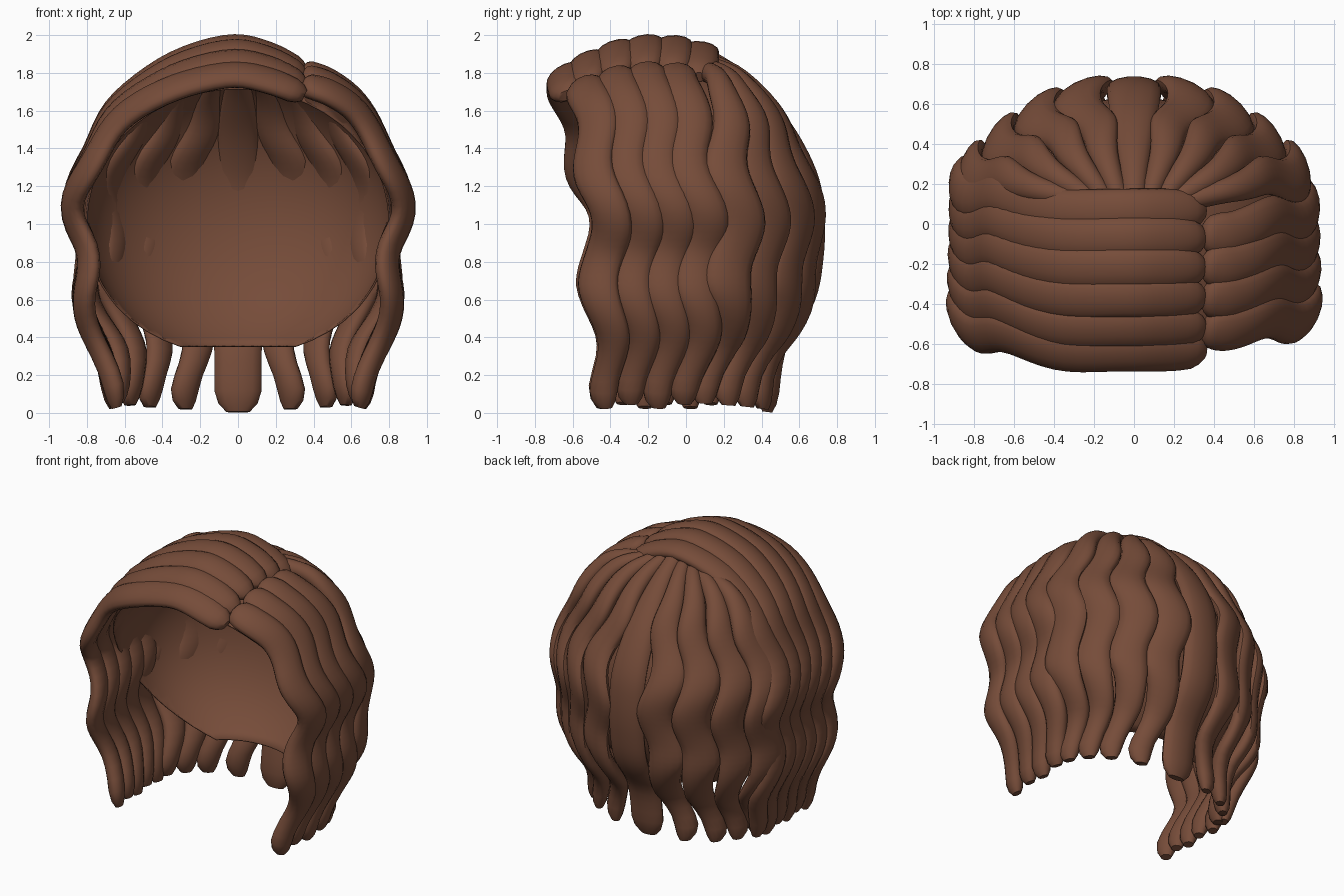
import bpy, bmesh, math
from mathutils import Vector

cube = bpy.data.objects.get("Cube")
if cube:
    bpy.data.objects.remove(cube, do_unlink=True)

brown = bpy.data.materials.new("chestnut_brown")
brown.use_nodes = True
COLOUR = (0.18, 0.072, 0.041, 1)
brown.diffuse_color = COLOUR
bsdf = brown.node_tree.nodes["Principled BSDF"]
bsdf.inputs["Base Color"].default_value = COLOUR
bsdf.inputs["Roughness"].default_value = 0.7

parts = []
SIDES, STEPS = 14, 48


def finish(name, bm):
    bmesh.ops.recalc_face_normals(bm, faces=bm.faces)
    mesh = bpy.data.meshes.new(name)
    bm.to_mesh(mesh)
    bm.free()
    mesh.materials.append(brown)
    obj = bpy.data.objects.new(name, mesh)
    bpy.context.collection.objects.link(obj)
    parts.append(obj)
    return obj


def spline(pts, t):
    """Catmull-Rom point at t in 0..1."""
    u = t * (len(pts) - 1)
    i = min(int(u), len(pts) - 2)
    u -= i
    a, b, c, d = (pts[max(0, min(len(pts) - 1, i + k))] for k in (-1, 0, 1, 2))
    return 0.5 * (2 * b + (c - a) * u + (2 * a - 5 * b + 4 * c - d) * u ** 2
                  + (3 * b - a - 3 * c + d) * u ** 3)


def ease(a, b, t):
    t = max(0, min(1, (t - a) / (b - a)))
    return t * t * (3 - 2 * t)


def strand(name, pts, width, thick, side, root, root_len, tip, wave, follow):
    """Sweep a flattened oval lock, with waves, along a path."""
    pts = [Vector(p) for p in pts]
    bm = bmesh.new()
    rings = []
    for s in range(STEPS + 1):
        t = s / STEPS
        p = spline(pts, t)
        tan = (spline(pts, min(1, t + 0.01)) - spline(pts, max(0, t - 0.01))).normalized()
        n = p - Vector((0, p.y * follow, min(p.z, 1.05)))
        n = (n - tan * n.dot(tan)).normalized()
        across = n.cross(tan).normalized() * side
        phase = math.tau * (p.z - 1.0) / 0.6
        fade = 1 - ease(1.4, 1.8, p.z)
        p = p + across * wave * fade * math.cos(phase) + n * wave * 0.4 * fade * math.sin(phase)
        w = width * (root + (1 - root) * ease(0, root_len, t)) * (1 - (1 - tip) * ease(0.72, 0.95, t))
        # rounded ends
        end = min(1, 0.5 + min(t, 1 - t) * 16)
        rings.append([bm.verts.new(p + across * w * end * math.cos(a) + n * thick * end * math.sin(a))
                      for a in (math.tau * k / SIDES for k in range(SIDES))])
    for r, q in zip(rings, rings[1:]):
        for k in range(SIDES):
            j = (k + 1) % SIDES
            bm.faces.new((r[k], r[j], q[j], q[k]))
    bm.faces.new(rings[0])
    bm.faces.new(rings[-1])
    finish(name, bm)


# inner cap: an egg shape cut open towards the face and neck
bm = bmesh.new()
bmesh.ops.create_uvsphere(bm, u_segments=48, v_segments=32, radius=1)
for v in bm.verts:
    x, y, z = v.co
    v.co = (x * 0.82, y * (0.63 if y > 0 else 1.3), 1.05 + z * (0.77 if z > 0 else 0.8))
for co, no in (((0, 0, 0.35), (0, 0, -1)), ((0, -0.6, 1.67), (0, -1, -0.6))):
    bmesh.ops.bisect_plane(bm, geom=bm.verts[:] + bm.edges[:] + bm.faces[:],
                           plane_co=co, plane_no=no, clear_outer=True)
cap = finish("inner_cap", bm)
shell = cap.modifiers.new("thickness", "SOLIDIFY")
shell.thickness = 0.01


def swept_path(side, top_y, mid_y, tip_y, over_top, tip_z):
    """Path from the parting, over the top and down one side."""
    h = 1.95 - 0.7 * (top_y + 0.16) ** 2 - 1.12
    pts = [(x, top_y, 1.12 + h * k) for x, k in over_top]
    mix = lambda a: top_y + (mid_y - top_y) * a
    pts += [(side * 0.63, mix(0.35), 1.12 + h * 0.63), (side * 0.78, mix(0.6), 1.12 + h * 0.34)]
    pts += [(side * 0.86, mid_y, 1.1), (side * 0.81, mid_y, 0.85), (side * 0.81, mid_y, 0.6),
            (side * 0.74, (mid_y + tip_y) / 2, 0.35), (side * 0.645, tip_y, tip_z)]
    return pts


# long locks swept across the top to the right-hand side
top_left = ((0.35, 0.83), (0.17, 0.95), (-0.05, 1.0), (-0.36, 0.88))
for i, (top, mid, tip) in enumerate(((-0.64, -0.45, -0.41), (-0.52, -0.32, -0.3),
                                     (-0.37, -0.19, -0.19), (-0.22, -0.06, -0.08),
                                     (-0.07, 0.07, 0.05), (0.07, 0.2, 0.16))):
    strand(f"swept_lock_{i + 1}", swept_path(-1, top, mid, tip, top_left, 0.03 + 0.02 * (i % 2)),
           0.106, 0.054, -1, 0.8, 0.1, 0.7, 0.036, 0.35)

# shorter locks falling from the parting on the other side
top_right = ((0.34, 0.84), (0.48, 0.78))
for i, (top, mid, tip) in enumerate(((-0.53, -0.43, -0.4), (-0.37, -0.26, -0.26),
                                     (-0.21, -0.09, -0.12), (-0.05, 0.08, 0.02))):
    strand(f"parting_lock_{i + 1}", swept_path(1, top, mid, tip, top_right, 0.03 + 0.02 * (i % 2)),
           0.112, 0.057, 1, 0.75, 0.1, 0.7, 0.036, 0.35)


def fan_path(mid, tip, tip_z):
    """Path from the crown, out over the back and down."""
    cx, cy = mid[0] * 0.25, 0.1
    power = 1 - 0.4 * abs(mid[0])
    rows = ((0.0, 1.88), (0.25, 1.79), (0.5, 1.655), (0.75, 1.47), (0.94, 1.25),
            (1.0, 1.05), (0.99, 0.82), (0.91, 0.6))
    sink = 0.09 * abs(mid[0])
    pts = [(cx + (mid[0] - cx) * f ** power, cy + (mid[1] - cy) * f ** power,
            z - sink * max(0, 1 - 3 * f)) for f, z in rows]
    near = [tip[k] * 0.75 + pts[-1][k] * 0.25 for k in (0, 1)]
    return pts + [(near[0], near[1], 0.35), (tip[0], tip[1], tip_z)]


# locks fanning out from the crown around the back, in mirrored pairs
fan = (((0.26, 0.65), (0.25, 0.41)), ((0.48, 0.56), (0.44, 0.34)),
       ((0.67, 0.41), (0.55, 0.25)), ((0.81, 0.26), (0.62, 0.13)))
for side, label in ((1, "left"), (-1, "right")):
    for i, (mid, tip) in enumerate(fan):
        path = fan_path((side * mid[0], mid[1]), (side * tip[0], tip[1]), 0.02 + 0.01 * i)
        strand(f"back_lock_{label}_{i + 1}", path, 0.128, 0.056, side, 0.4, 0.5, 0.62, 0.04, 0.0)

# straight broad lock down the middle of the back
strand("back_lock_middle", fan_path((0, 0.68), (0, 0.43), 0.005),
       0.135, 0.055, 1, 0.45, 0.5, 0.92, 0.0, 0.0)

# smooth shading
bpy.ops.object.select_all(action="DESELECT")
for o in parts:
    o.select_set(True)
bpy.context.view_layer.objects.active = parts[0]
bpy.ops.object.shade_smooth_by_angle(angle=math.radians(50))
